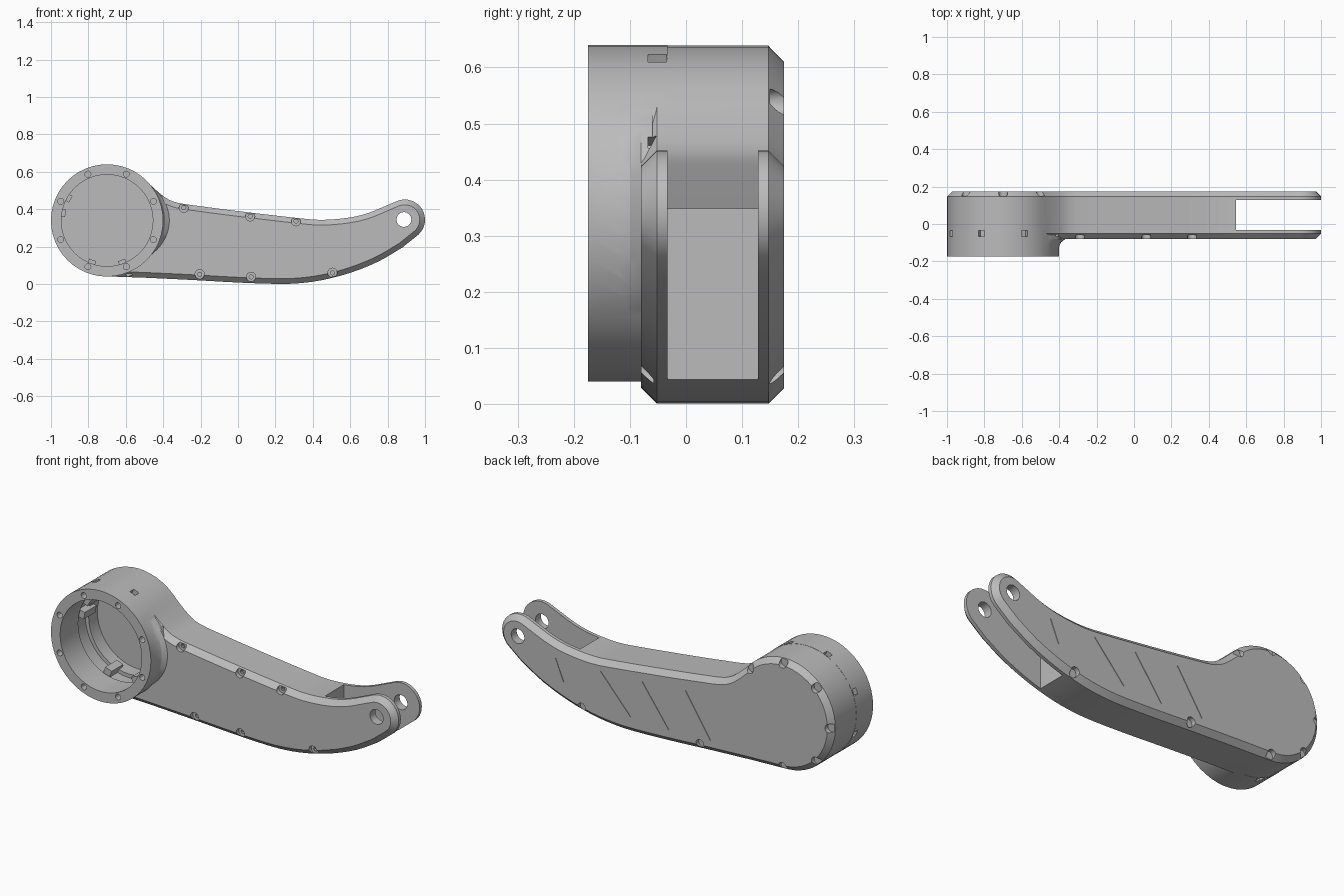
import bpy, bmesh
from math import sin, cos, pi, radians
from mathutils import Vector

if "Cube" in bpy.data.objects:
    bpy.data.objects.remove(bpy.data.objects["Cube"])

grey = bpy.data.materials.new("mid_grey")
grey.use_nodes = True
grey.diffuse_color = (0.5, 0.5, 0.5, 1)
grey.node_tree.nodes["Principled BSDF"].inputs["Base Color"].default_value = (0.5, 0.5, 0.5, 1)

DRUM = Vector((-0.70, 0.34))
TIP = Vector((0.892, 0.344))
FRONT, BACK = -0.08, 0.175          # arm faces
SLOT = (-0.033, 0.128)              # gap between the two ears


def arc(c, r, a0, a1, n):
    return [c + r * Vector((cos(radians(a0 + (a1 - a0) * i / n)), sin(radians(a0 + (a1 - a0) * i / n))))
            for i in range(n + 1)]


def circle(c, r, n=48):
    return arc(Vector(c), r, 0, 360, n)[:-1]


def smooth_path(pts, n=3):
    """Curve through the points."""
    p = [Vector(q) for q in pts]
    p = [2 * p[0] - p[1]] + p + [2 * p[-1] - p[-2]]
    out = []
    for a, b, c, d in zip(p, p[1:], p[2:], p[3:]):
        for i in range(n):
            t = i / n
            out.append(0.5 * (2 * b + (c - a) * t + (2 * a - 5 * b + 4 * c - d) * t ** 2
                              + (3 * b - a - 3 * c + d) * t ** 3))
    return out + [p[-2]]


def inset(pts, d):
    """Move a counter-clockwise outline inwards."""
    out = []
    for i, p in enumerate(pts):
        u = (p - pts[i - 1]).normalized()
        v = (pts[(i + 1) % len(pts)] - p).normalized()
        n = (Vector((-u.y, u.x)) + Vector((-v.y, v.x))).normalized()
        out.append(p + n * d / max(0.6, n.dot(Vector((-u.y, u.x)))))
    return out


def loft(name, layers):
    """Solid through matching x-z outlines, each at its own depth y."""
    bm = bmesh.new()
    loops = [[bm.verts.new((p[0], y, p[1])) for p in pts] for y, pts in layers]
    for a, b in zip(loops, loops[1:]):
        for i in range(len(a)):
            bm.faces.new((a[i - 1], a[i], b[i], b[i - 1]))
    bm.faces.new(loops[0])
    bm.faces.new(loops[-1])
    bmesh.ops.recalc_face_normals(bm, faces=bm.faces)
    me = bpy.data.meshes.new(name)
    bm.to_mesh(me)
    bm.free()
    me.materials.append(grey)
    ob = bpy.data.objects.new(name, me)
    bpy.context.collection.objects.link(ob)
    return ob


def bar(name, a, b, width, y0, y1):
    a, b = Vector(a), Vector(b)
    d = (b - a).normalized()
    s = Vector((-d.y, d.x)) * width / 2
    pts = [a - s, b - s, b + s, a + s]
    return loft(name, [(y0, pts), (y1, pts)])


def rod(name, c, r, y0, y1, n=16):
    return loft(name, [(y0, circle(c, r, n)), (y1, circle(c, r, n))])


def combine(target, other, operation):
    mod = target.modifiers.new("combine", 'BOOLEAN')
    mod.object, mod.operation, mod.solver = other, operation, 'EXACT'
    bpy.context.view_layer.objects.active = target
    bpy.ops.object.modifier_apply(modifier=mod.name)
    bpy.data.objects.remove(other)


def polar(r, a):
    return DRUM + r * Vector((cos(radians(a)), sin(radians(a))))


# Arm outline: drum back, belly curve, rounded tip, top edge
belly = smooth_path([(-0.5, 0.034), (-0.25, 0.022), (0, 0.008), (0.2, 0.001), (0.32, 0.004), (0.45, 0.021),
                     (0.6, 0.06), (0.75, 0.12), (0.88, 0.196)])
top = smooth_path([(0.79, 0.418), (0.7, 0.381), (0.6, 0.356), (0.45, 0.343), (0.3, 0.355), (0, 0.39),
                   (-0.2, 0.416), (-0.32, 0.434), (-0.38, 0.457), (-0.43, 0.495)])
outline = arc(DRUM, 0.299, 40, 267, 32) + belly + arc(TIP, 0.108, -48, 112, 16) + top
small = inset(outline, 0.028)
arm = loft("arm_housing", [(FRONT, small), (FRONT + 0.028, outline), (BACK - 0.028, outline), (BACK, small)])

# Drum and its flared joint with the arm
combine(arm, loft("drum", [(-BACK, circle(DRUM, 0.3)), (SLOT[0], circle(DRUM, 0.3))]), 'UNION')


def flare_outline(bulge):
    outer = [polar(0.298 + bulge * cos(a * pi / 76), a) for a in range(-38, 39, 4)]
    inner = [polar(0.27, a) for a in range(38, -39, -4)]
    return outer + inner


combine(arm, loft("flare", [(-0.125, flare_outline(0)), (-0.098, flare_outline(0.012)),
                            (FRONT, flare_outline(0.035)), (-0.06, flare_outline(0.035))]), 'UNION')

# Drum cavity with a wider groove inside
steps = [(-0.2, 0.245), (-0.02, 0.245), (-0.02, 0.265), (0.07, 0.265), (0.07, 0.245), (0.145, 0.245)]
cutters = [loft("cavity", [(y, circle(DRUM, r)) for y, r in steps])]

# Hollow arm and open fork
hollow = [p for p in inset(outline, 0.03) if -0.3 < p.x < 0.545]
cutters.append(loft("hollow", [(y, hollow) for y in SLOT]))
cutters.append(bar("fork_gap", (0.545, 0.3), (1.2, 0.3), 0.9, *SLOT))
cutters.append(rod("pivot_hole", (0.887, 0.345), 0.04, -0.3, 0.3))

# Rim screw holes and nut slots around the drum
for k in range(8):
    a = 22.5 + 45 * k
    cutters.append(rod("screw_hole", polar(0.268, a), 0.016, -0.2, -0.1, 12))
    cutters.append(bar("nut_slot", polar(0.274, a), polar(0.32, a), 0.034, -0.068, -0.035))

# Screw seats on the chamfers, front then back
seats = [(-0.29, 0.408), (0.065, 0.362), (0.31, 0.336), (-0.205, 0.052), (0.07, 0.038), (0.505, 0.06)]
for c in seats:
    cutters.append(rod("seat", c, 0.025, -0.1, -0.058))
    cutters.append(rod("seat_hole", c, 0.011, -0.07, -0.04, 10))
for c in [polar(0.28, 45 * k) for k in range(1, 7)] + [seats[3], seats[5]]:
    cutters.append(rod("back_seat", c, 0.024, 0.15, 0.2))

# Thin grooves on the back
for a, b in [((0.66, 0.29), (0.61, 0.17)), ((0.39, 0.29), (0.21, 0.09)),
             ((0.14, 0.30), (-0.02, 0.08)), ((-0.12, 0.32), (-0.27, 0.09))]:
    cutters.append(bar("groove", a, b, 0.005, 0.172, 0.2))

for c in cutters:
    combine(arm, c, 'DIFFERENCE')

# Zigzag ribs inside the arm
nodes = [(0.53, 0.06), (0.39, 0.325), (0.21, 0.025), (0.12, 0.35), (-0.02, 0.03), (-0.12, 0.38), (-0.27, 0.045)]
ribs = [bar("rib", a, b, 0.016, *SLOT) for a, b in zip(nodes, nodes[1:])]

# Lugs on the inner wall of the drum
lugs = [bar("drum_lug", polar(0.225, a), polar(0.267, a), 0.04, 0.0, 0.1) for a in (150, 170, 250, 290)]

bpy.ops.object.select_all(action='DESELECT')
for ob in [arm] + ribs + lugs:
    ob.select_set(True)
bpy.context.view_layer.objects.active = arm
bpy.ops.object.shade_smooth_by_angle(angle=radians(25))
